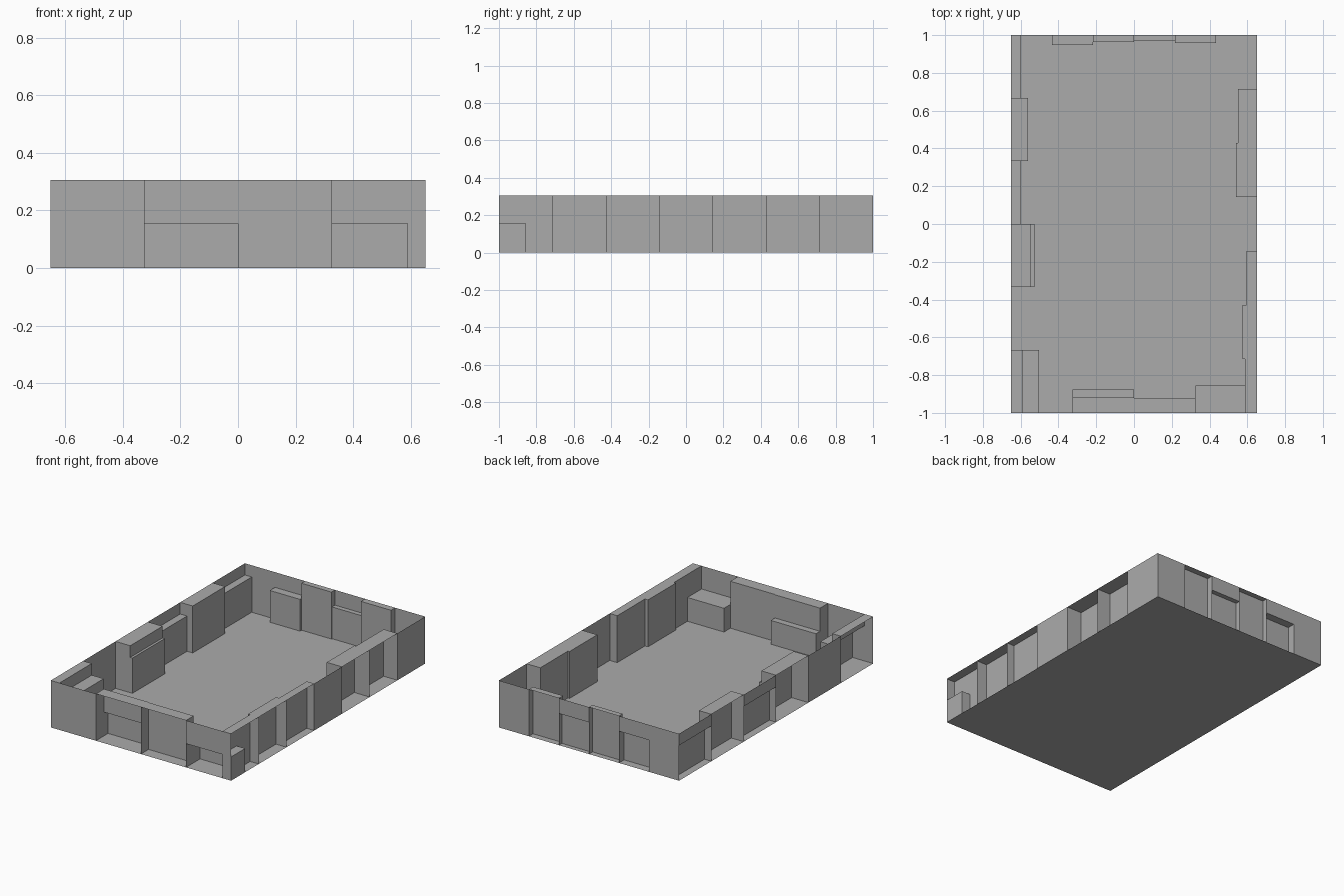
import bpy, bmesh
from mathutils import Vector

if "Cube" in bpy.data.objects:
    bpy.data.objects.remove(bpy.data.objects["Cube"])

HX, HY, H = 0.65, 1.0, 0.306

grey = bpy.data.materials.new("plain grey")
grey.diffuse_color = (0.41, 0.41, 0.41, 1)
grey.use_nodes = True
grey.node_tree.nodes["Principled BSDF"].inputs["Base Color"].default_value = grey.diffuse_color


def finish(name, bm):
    mesh = bpy.data.meshes.new(name)
    bmesh.ops.remove_doubles(bm, verts=bm.verts, dist=1e-5)
    bm.to_mesh(mesh)
    bm.free()
    mesh.materials.append(grey)
    obj = bpy.data.objects.new(name, mesh)
    bpy.context.collection.objects.link(obj)


def quad(bm, points, facing):
    face = bm.faces.new([bm.verts.new(p) for p in points])
    face.normal_update()
    if face.normal.dot(facing) < 0:
        face.normal_flip()


def wall(name, start, end, inward, split, niches):
    """Thin wall of equal bays; each bay has a (lower, upper) niche depth."""
    start, end, inward = Vector(start), Vector(end), Vector(inward)
    step = (end - start) / len(niches)
    up = Vector((0, 0, 1))
    bm = bmesh.new()

    def at(s, d, z):
        return start + step * s + inward * d + up * z

    rows = ((0, split), (split, H))
    for i, (low, high) in enumerate(niches):
        # back panels of the bay
        parts = [(0, H, low)] if low == high else [(*rows[0], low), (*rows[1], high)]
        for z0, z1, d in parts:
            quad(bm, [at(i, d, z0), at(i + 1, d, z0), at(i + 1, d, z1), at(i, d, z1)], -inward)
        # ledge between the lower and upper niche, and top cover
        for z, d0, d1 in ((split, high, low), (H, 0, high)):
            if d1 > d0:
                quad(bm, [at(i, d0, z), at(i + 1, d0, z), at(i + 1, d1, z), at(i, d1, z)], up)
    # partitions at the bay boundaries
    padded = [(0, 0)] + niches + [(0, 0)]
    for i in range(len(niches) + 1):
        for r, (z0, z1) in enumerate(rows):
            before, after = padded[i][r], padded[i + 1][r]
            d = max(before, after)
            if d > 0:
                facing = step if after >= before else -step
                quad(bm, [at(i, 0, z0), at(i, d, z0), at(i, d, z1), at(i, 0, z1)], facing)
    finish(name, bm)


# floor slab without thickness
bm = bmesh.new()
quad(bm, [(-HX, -HY, 0), (HX, -HY, 0), (HX, HY, 0), (-HX, HY, 0)], Vector((0, 0, -1)))
finish("floor", bm)

# four walls with niches pushed inward
wall("front_wall", (-HX, -HY, 0), (HX, -HY, 0), (0, 1, 0), 0.155,
     [(0, 0), (0.125, 0.083), (0.079, 0.079), (0.145, 0)])
wall("right_wall", (HX, -HY, 0), (HX, HY, 0), (-1, 0, 0), 0.155,
     [(0.062, 0.062), (0.076, 0.076), (0.054, 0.054), (0, 0),
      (0.11, 0.11), (0.099, 0.099), (0, 0)])
wall("back_wall", (-HX, HY, 0), (HX, HY, 0), (0, -1, 0), 0.207,
     [(0, 0), (0.053, 0), (0.037, 0.037), (0.031, 0), (0.043, 0.043), (0, 0)])
wall("left_wall", (-HX, -HY, 0), (-HX, HY, 0), (1, 0, 0), 0.23,
     [(0.148, 0.062), (0, 0), (0.122, 0.106), (0.049, 0), (0.09, 0.09), (0.049, 0)])
